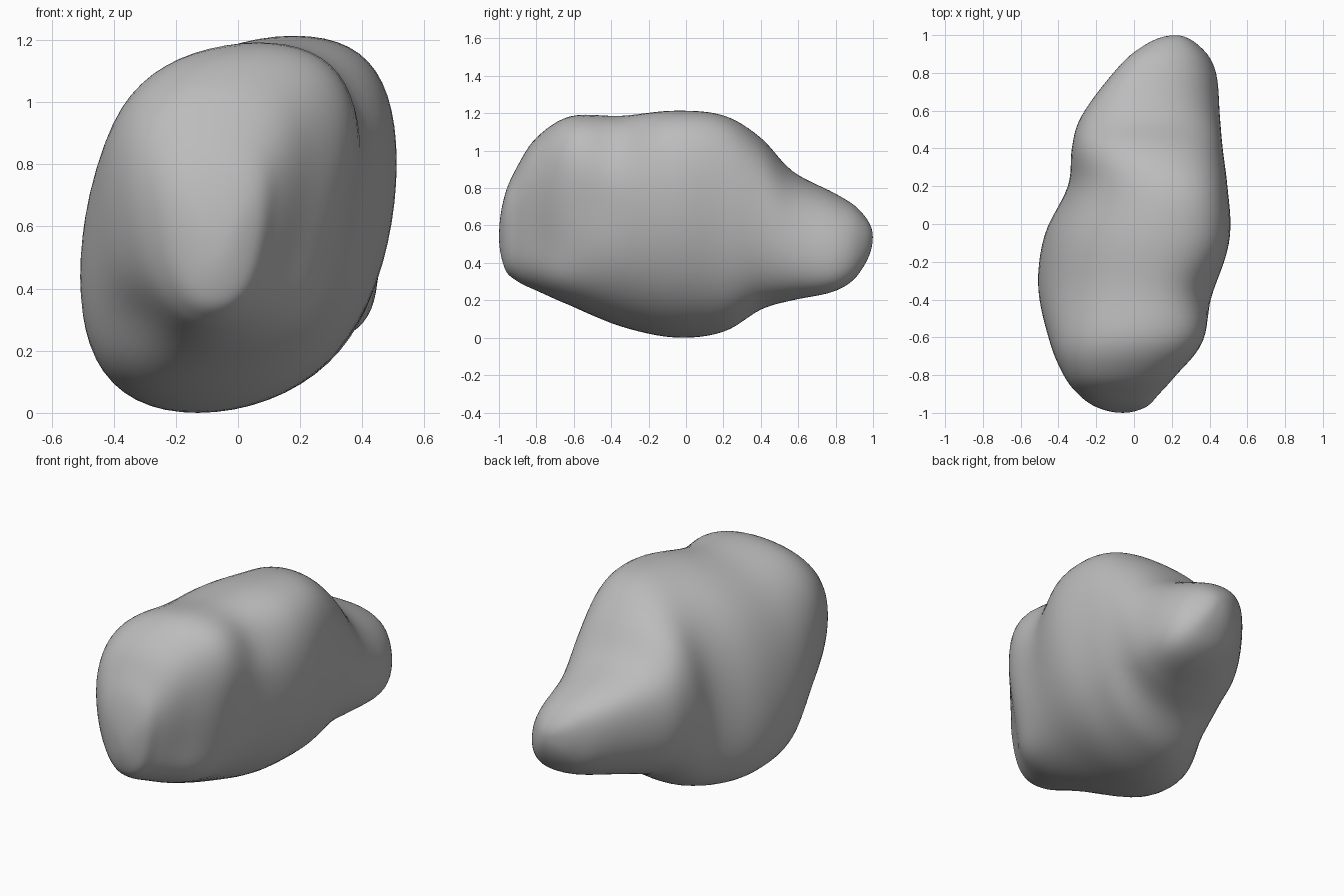
import bpy, bmesh, math
from mathutils import Vector

old = bpy.data.objects.get("Cube")
if old:
    bpy.data.objects.remove(old, do_unlink=True)

SIDES = 64       # points around each cross-section
STEPS = 6        # sections between two stations
SQUARENESS = 0.028

# Stations from front to back: y, left x, right x, bottom z, top z
stations = [
    (-1, -.06, -.06, .54, .54),
    (-.97, -.2, .06, .37, .76),
    (-.9, -.3, .13, .3, .92),
    (-.8, -.38, .22, .25, 1.07),
    (-.62, -.46, .37, .17, 1.185),
    (-.35, -.51, .445, .06, 1.19),
    (-.06, -.475, .51, 0, 1.215),
    (.2, -.35, .495, .03, 1.19),
    (.4, -.33, .47, .15, 1.07),
    (.57, -.28, .455, .2, .89),
    (.8, -.11, .435, .25, .77),
    (.93, .03, .36, .35, .68),
    (1, .22, .22, .54, .54),
]

# Hollows and swellings: centre, spread, push
dents = [
    ((.38, -.36, 1.04), (.2, .15, .2), (-.035, 0, -.035)),
    ((.38, -.46, .7), (.25, .2, .22), (-.03, 0, 0)),
    ((-.4, -.72, .25), (.2, .22, .14), (.03, .02, .02)),
    ((.12, -.7, .33), (.18, .25, .15), (.05, 0, -.01)),
]


def spline(a, b, c, d, t):
    """Smooth value between b and c."""
    return b + .5 * t * (c - a + t * (2*a - 5*b + 4*c - d + t * (3*(b - c) + d - a)))


def sections():
    """Yield every smoothed cross-section along the stone."""
    last = len(stations) - 1
    for i in range(last):
        near = [stations[min(max(i + k, 0), last)] for k in (-1, 0, 1, 2)]
        for s in range(STEPS):
            t = s / STEPS
            # Round the two tips by spacing the sections towards the poles
            if i in (0, last - 1):
                rest = [b + (c - b) * t for b, c in zip(near[1][1:], near[2][1:])]
                bend = t * t if i == 0 else 1 - (1 - t) ** 2
                yield (near[1][0] + (near[2][0] - near[1][0]) * bend, *rest)
            else:
                yield tuple(spline(*vals, t) for vals in zip(*near))
    yield stations[-1]


def wear(p):
    """Move a point by every dent near it."""
    out = p.copy()
    for centre, spread, push in dents:
        d = sum(((p[k] - centre[k]) / spread[k]) ** 2 for k in range(3))
        out += Vector(push) * math.exp(-d)
    return out


def ramp(y, start, end):
    """Smooth step from 0 to 1."""
    t = min(1, max(0, (y - start) / (end - start)))
    return t * t * (3 - 2 * t)


def section_points(y, x0, x1, z0, z1):
    """An oval leaning one way in the body and the other way in the tail."""
    body = ramp(y, -1, -.25)
    lean = .06 + .24 * body - .6 * ramp(y, .05, .85)
    taper = .22 * (1 - body)
    full = 1 - SQUARENESS
    for i in range(SIDES):
        a = math.tau * i / SIDES
        b = a + lean
        u = (math.cos(a) - SQUARENESS * math.cos(3 * a)) / full
        v = (math.sin(b) + SQUARENESS * math.sin(3 * b)) / full
        u *= 1 + taper * (v - .15)
        yield wear(Vector(((x0 + x1 + (x1 - x0) * u) / 2, y,
                           (z0 + z1 + (z1 - z0) * v) / 2)))


# Loft the stone
bm = bmesh.new()
rings = [[bm.verts.new(p) for p in section_points(*s)] for s in sections()]
for r, q in zip(rings, rings[1:]):
    for i in range(SIDES):
        j = (i + 1) % SIDES
        bm.faces.new((r[i], r[j], q[j], q[i]))
bmesh.ops.remove_doubles(bm, verts=bm.verts, dist=.0005)
bmesh.ops.recalc_face_normals(bm, faces=bm.faces)
mesh = bpy.data.meshes.new("stone")
bm.to_mesh(mesh)
bm.free()
stone = bpy.data.objects.new("stone", mesh)
bpy.context.collection.objects.link(stone)

# Even out the surface
smooth = stone.modifiers.new("soften", 'SMOOTH')
smooth.factor = .5
smooth.iterations = 3

# Plain grey
grey = bpy.data.materials.new("stone grey")
grey.use_nodes = True
colour = (.5, .5, .5, 1)
grey.diffuse_color = colour
grey.node_tree.nodes["Principled BSDF"].inputs["Base Color"].default_value = colour
mesh.materials.append(grey)
mesh.shade_smooth()
